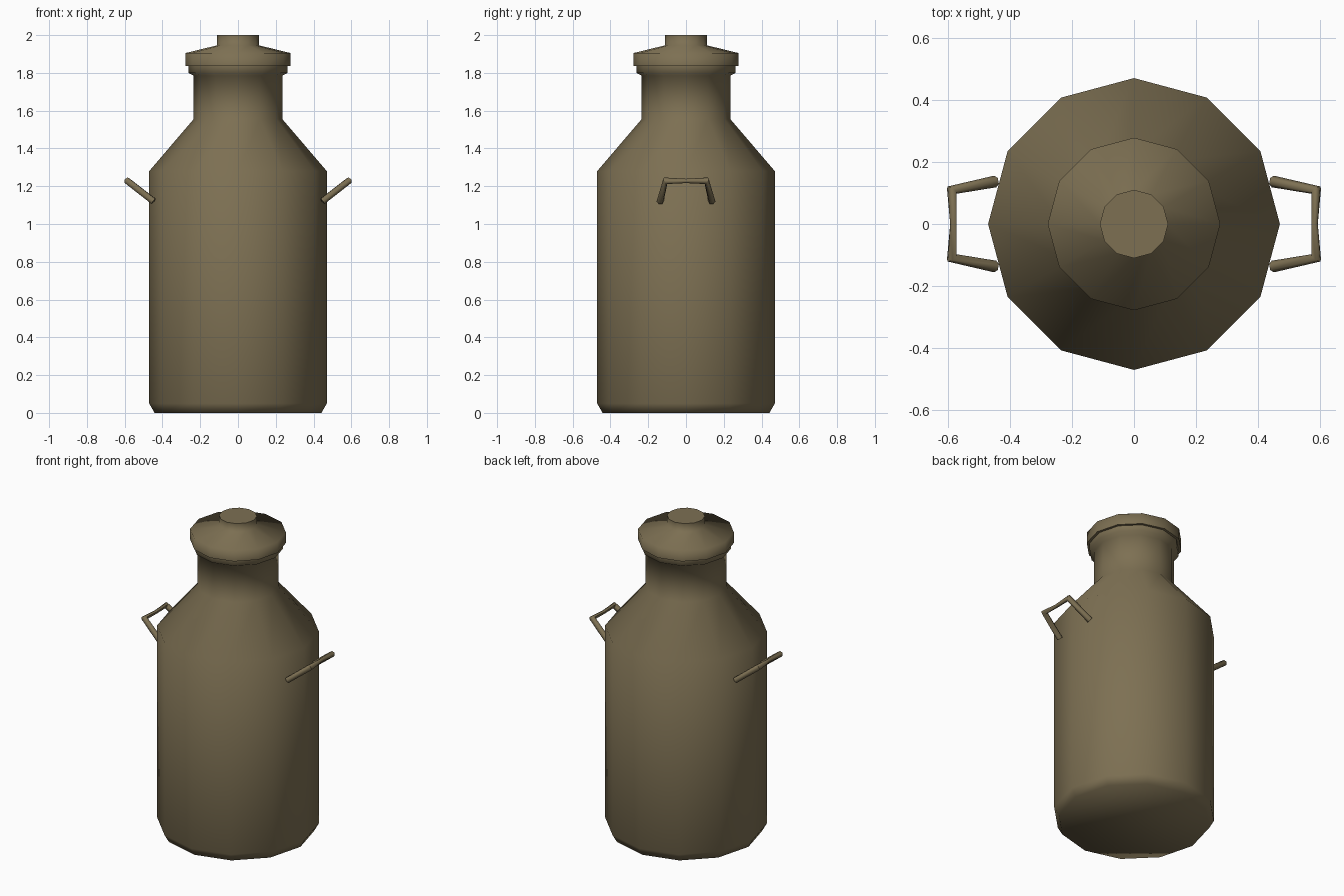
import bpy, bmesh, math

if "Cube" in bpy.data.objects:
    bpy.data.objects.remove(bpy.data.objects["Cube"])

mat = bpy.data.materials.new("khaki metal")
mat.diffuse_color = (0.205, 0.162, 0.086, 1)
mat.use_nodes = True
mat.node_tree.nodes["Principled BSDF"].inputs["Base Color"].default_value = mat.diffuse_color
SIDES = 12


def finish(ob, angle):
    ob.data.materials.append(mat)
    bpy.ops.object.select_all(action='DESELECT')
    ob.select_set(True)
    bpy.context.view_layer.objects.active = ob
    bpy.ops.object.shade_smooth_by_angle(angle=math.radians(angle))


def lathe(name, profile, angle=50):
    """Turn a (radius, height) profile around z and cap both ends."""
    bm = bmesh.new()
    rings = [[bm.verts.new((r * math.cos(2 * math.pi * i / SIDES),
                            r * math.sin(2 * math.pi * i / SIDES), z))
              for i in range(SIDES)] for r, z in profile]
    for a, b in zip(rings, rings[1:]):
        for i in range(SIDES):
            j = (i + 1) % SIDES
            bm.faces.new((a[i], a[j], b[j], b[i]))
    bm.faces.new(rings[0][::-1])
    bm.faces.new(rings[-1])
    me = bpy.data.meshes.new(name)
    bm.to_mesh(me)
    bm.free()
    ob = bpy.data.objects.new(name, me)
    bpy.context.collection.objects.link(ob)
    finish(ob, angle)


def handle(name, side):
    """Bent rod: two splayed legs and a grip that thins in the middle."""
    path = [(0.447, -0.137, 1.12, 1), (0.587, -0.109, 1.229, 1),
            (0.582, 0, 1.228, 0.6),
            (0.587, 0.109, 1.229, 1), (0.447, 0.137, 1.12, 1)]
    cu = bpy.data.curves.new(name, 'CURVE')
    cu.dimensions = '3D'
    cu.bevel_depth = 0.019
    cu.bevel_resolution = 1
    cu.use_fill_caps = True
    sp = cu.splines.new('POLY')
    sp.points.add(len(path) - 1)
    for p, (x, y, z, r) in zip(sp.points, path):
        p.co = (side * x, y, z, 1)
        p.radius = r
    ob = bpy.data.objects.new(name, cu)
    bpy.context.collection.objects.link(ob)
    bpy.ops.object.select_all(action='DESELECT')
    ob.select_set(True)
    bpy.context.view_layer.objects.active = ob
    bpy.ops.object.convert(target='MESH')
    finish(bpy.context.view_layer.objects.active, 65)


# can body with shoulder, neck and rim
lathe("can_body", [(0.442, 0), (0.47, 0.05), (0.47, 1.28), (0.235, 1.555),
                   (0.235, 1.785), (0.262, 1.80), (0.262, 1.838)], 65)
# lid with knob
lathe("lid", [(0.278, 1.836), (0.278, 1.905), (0.11, 1.946), (0.11, 2.0)], 80)
# side handles
handle("right_handle", 1)
handle("left_handle", -1)
